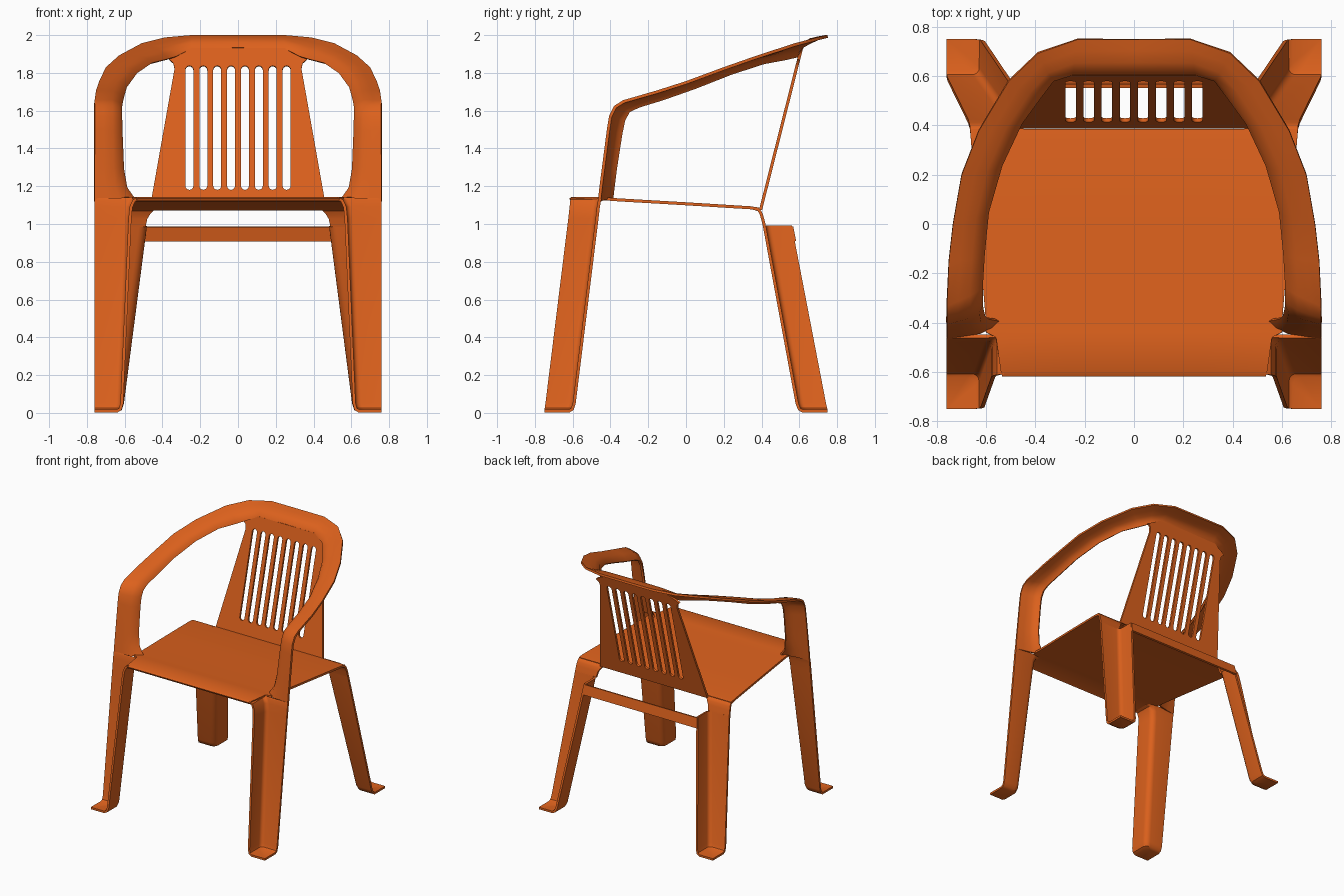
import bpy, bmesh, math
from mathutils import Vector

if "Cube" in bpy.data.objects:
    bpy.data.objects.remove(bpy.data.objects["Cube"])

THICK = 0.016
orange = bpy.data.materials.new("orange_plastic")
orange.diffuse_color = (0.72, 0.12, 0.012, 1)
orange.use_nodes = True
orange.node_tree.nodes["Principled BSDF"].inputs["Base Color"].default_value = orange.diffuse_color


def sheet(name, rows, cap=None, mirror=True):
    """Thin plastic sheet lofted through rows of points, optionally closed by a flat foot."""
    bm = bmesh.new()
    grid = [[bm.verts.new(p) for p in row] for row in rows]
    for a, b in zip(grid, grid[1:]):
        for i in range(len(a) - 1):
            bm.faces.new((a[i], a[i + 1], b[i + 1], b[i]))
    if cap:
        bm.faces.new(grid[-1] + [bm.verts.new(cap)])
    bmesh.ops.recalc_face_normals(bm, faces=bm.faces[:])
    me = bpy.data.meshes.new(name)
    bm.to_mesh(me)
    bm.free()
    ob = bpy.data.objects.new(name, me)
    bpy.context.collection.objects.link(ob)
    if mirror:
        m = ob.modifiers.new("mirror", 'MIRROR')
        m.merge_threshold = 0.001
    s = ob.modifiers.new("thickness", 'SOLIDIFY')
    s.thickness, s.offset = THICK, 0
    me.materials.append(orange)
    return ob


def leg(name, levels):
    """L-shaped leg with a rounded inner corner. Level: z, corner x, corner y, free-end y, outer x."""
    rows = []
    for z, cx, cy, fy, ox in levels:
        s = 1 if fy > cy else -1
        r = 0.035
        row = [(cx, fy, z)]
        for k in range(5):
            a = math.radians(90 * k / 4)
            row.append((cx + r - r * math.cos(a), cy + s * (r - r * math.sin(a)), z))
        row.append((ox, cy, z))
        rows.append(row)
    z, _, _, fy, ox = levels[-1]
    return sheet(name, rows, cap=(ox, fy, z))


# Legs, open channels facing outwards
leg("front_legs", [
    (1.135, 0.525, -0.455, -0.61, 0.76), (1.125, 0.55, -0.458, -0.612, 0.76),
    (1.09, 0.566, -0.464, -0.616, 0.76), (1.03, 0.572, -0.471, -0.623, 0.76),
    (0.05, 0.615, -0.592, -0.744, 0.76), (0.02, 0.623, -0.602, -0.748, 0.76),
    (0.009, 0.642, -0.62, -0.75, 0.76)])
leg("rear_legs", [
    (0.99, 0.49, 0.415, 0.56, 0.672), (0.05, 0.612, 0.588, 0.741, 0.757),
    (0.02, 0.622, 0.6, 0.747, 0.76), (0.009, 0.642, 0.62, 0.75, 0.76)])

# Bend from the seat down into each rear leg
sheet("rear_leg_bend", [[(xi, y, z), (xo, y, z)] for xi, xo, y, z in (
    (0.44, 0.664, 0.36, 1.083), (0.45, 0.665, 0.385, 1.075), (0.465, 0.667, 0.397, 1.055),
    (0.48, 0.67, 0.405, 1.03), (0.49, 0.672, 0.416, 0.985))])

# Rear cross bar between the legs
sheet("rear_bar", [[(0, 0.56, 0.985), (0.495, 0.56, 0.985)], [(0, 0.575, 0.91), (0.505, 0.575, 0.91)]])

# Seat
sheet("seat", [[(0, y, z), (w * 0.5, y, z), (w, y, z)] for y, z, w in (
    (-0.615, 1.128, 0.535), (-0.6, 1.136, 0.54), (-0.46, 1.136, 0.56), (-0.44, 1.134, 0.6),
    (-0.36, 1.128, 0.604), (0, 1.107, 0.634), (0.34, 1.086, 0.662), (0.385, 1.079, 0.665))])

# Arm uprights, arm rests and top rail as one crowned band: outer edge, inner edge
band = [
    ((0.76, -0.459, 1.12), (0.55, -0.39, 1.13)), ((0.76, -0.45, 1.2), (0.592, -0.383, 1.19)),
    ((0.76, -0.437, 1.3), (0.61, -0.37, 1.29)), ((0.76, -0.411, 1.5), (0.618, -0.34, 1.48)),
    ((0.76, -0.40, 1.57), (0.62, -0.325, 1.55)), ((0.76, -0.375, 1.62), (0.62, -0.30, 1.595)),
    ((0.76, -0.33, 1.648), (0.62, -0.25, 1.62)), ((0.752, -0.15, 1.70), (0.612, -0.12, 1.66)),
    ((0.735, 0, 1.748), (0.595, 0.05, 1.72)), ((0.70, 0.2, 1.822), (0.54, 0.24, 1.795)),
    ((0.63, 0.38, 1.885), (0.46, 0.41, 1.85)), ((0.51, 0.58, 1.95), (0.38, 0.52, 1.87)),
    ((0.39, 0.695, 1.98), (0.33, 0.585, 1.885)), ((0.23, 0.75, 1.994), (0.25, 0.61, 1.925)),
    ((0, 0.75, 1.994), (0, 0.612, 1.93))]
rows = []
for i, (o, n) in enumerate(band):
    o, n = Vector(o), Vector(n)
    along = Vector(band[min(i + 1, len(band) - 1)][0]) - Vector(band[max(i - 1, 0)][0])
    up = along.cross(n - o).normalized()
    if i == len(band) - 1:
        up.x = 0
    rows.append([o.lerp(n, t) + up * h for t, h in
                 ((0, 0), (0.3, 0.012), (0.6, 0.022), (0.85, 0.017), (1, 0))])
sheet("arms_and_top_rail", rows)

# Backrest panel with eight rounded slots, drawn flat then tilted
Y0, Z0, DY, DZ = 0.395, 1.075, 0.215, 0.85
SLOPE = math.hypot(DY, DZ) / DZ
cu = bpy.data.curves.new("backrest", 'CURVE')
cu.dimensions, cu.fill_mode, cu.extrude = '2D', 'BOTH', THICK / 2


def outline(points):
    sp = cu.splines.new('POLY')
    sp.points.add(len(points) - 1)
    for p, (x, z) in zip(sp.points, points):
        p.co = (x, (z - Z0) * SLOPE, 0, 1)
    sp.use_cyclic_u = True


side = [(0.468, 1.075), (0.336, 1.82), (0.342, 1.85), (0.365, 1.87), (0.33, 1.89), (0.25, 1.93)]
outline(side + [(-x, z) for x, z in reversed(side)])
R = 0.021
for k in range(8):
    cx = (k - 3.5) * 0.0735
    arc = [math.radians(180 * j / 8) for j in range(9)]
    outline([(cx + R * math.cos(a), 1.815 + R * math.sin(a)) for a in arc] +
            [(cx - R * math.cos(a), 1.20 - R * math.sin(a)) for a in arc])
back = bpy.data.objects.new("backrest", cu)
back.location = (0, Y0, Z0)
back.rotation_euler.x = math.atan2(DZ, DY)
cu.materials.append(orange)
bpy.context.collection.objects.link(back)

# Bake modifiers and curves, then smooth the soft bends
for ob in bpy.data.objects:
    ob.select_set(True)
bpy.context.view_layer.objects.active = back
bpy.ops.object.convert(target='MESH')
bpy.ops.object.shade_smooth_by_angle(angle=math.radians(40))
